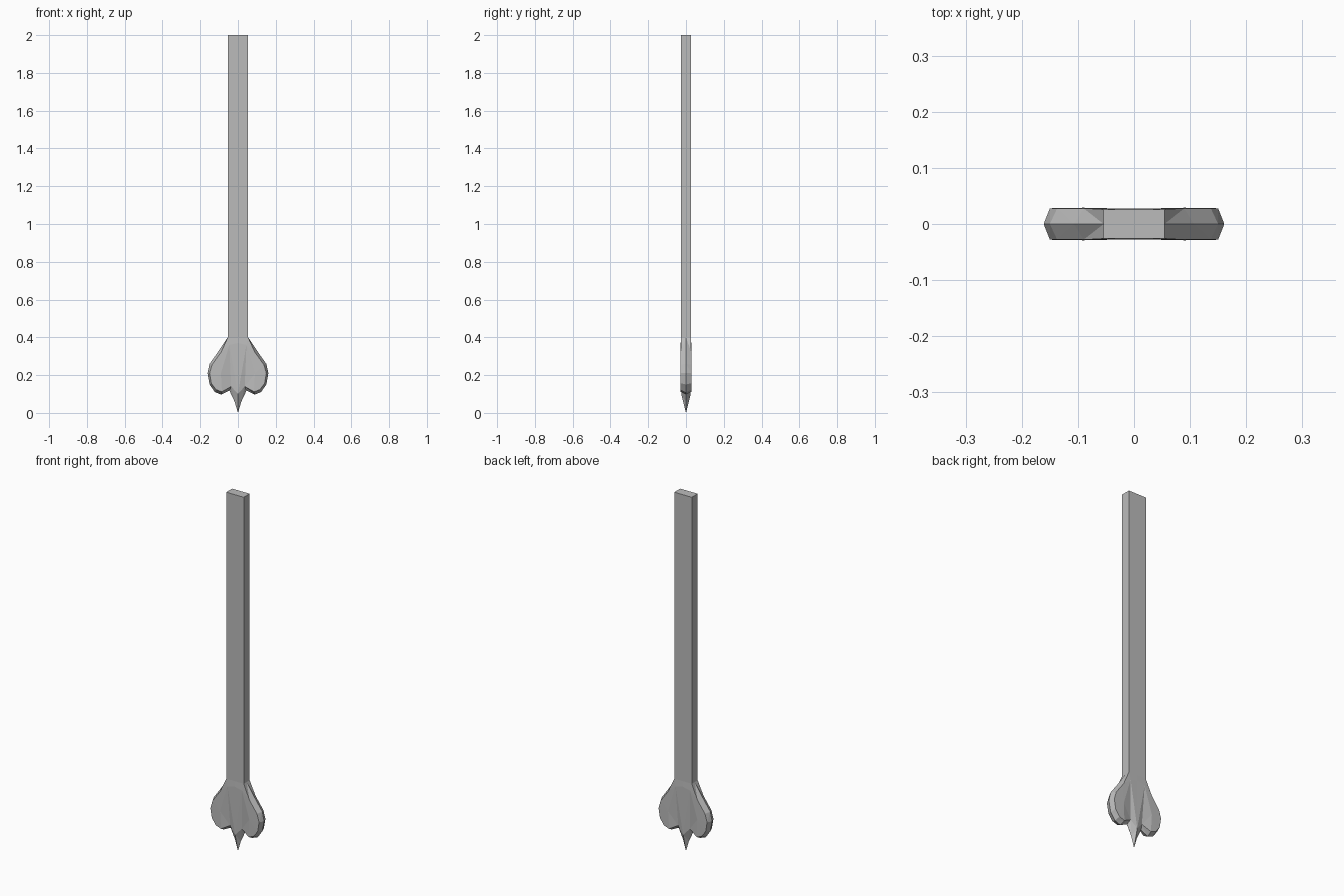
import bpy, bmesh

cube = bpy.data.objects.get("Cube")
if cube:
    bpy.data.objects.remove(cube, do_unlink=True)

grey = bpy.data.materials.new("plain grey")
grey.use_nodes = True
COLOUR = (0.5, 0.5, 0.5, 1)
grey.diffuse_color = COLOUR
grey.node_tree.nodes["Principled BSDF"].inputs["Base Color"].default_value = COLOUR

HALF_W, HALF_D, NECK = 0.054, 0.026, 0.4


def finish(bm, name):
    bmesh.ops.remove_doubles(bm, verts=bm.verts, dist=0.0005)
    bmesh.ops.recalc_face_normals(bm, faces=bm.faces)
    mesh = bpy.data.meshes.new(name)
    bm.to_mesh(mesh)
    bm.free()
    mesh.materials.append(grey)
    obj = bpy.data.objects.new(name, mesh)
    bpy.context.collection.objects.link(obj)
    return obj


# Long rectangular shaft
bm = bmesh.new()
bmesh.ops.create_cube(bm, size=1)
for v in bm.verts:
    v.co.x *= HALF_W * 2
    v.co.y *= HALF_D * 2
    v.co.z = NECK if v.co.z < 0 else 2
finish(bm, "shaft")

# Two-lobed head: rim lies on the middle plane, face edge is the raised ring
rim = [(HALF_W, NECK), (0.107, 0.32), (0.15, 0.26), (0.161, 0.21),
       (0.15, 0.15), (0.122, 0.11), (0.088, 0.097), (0.045, 0.118), (0.018, 0.06)]
edge = [(HALF_W, NECK), (0.09, 0.32), (0.137, 0.255), (0.15, 0.21),
        (0.141, 0.157), (0.116, 0.123), (0.085, 0.112), (0.036, 0.14)]
bm = bmesh.new()
for sx in (-1, 1):
    for sy in (-1, 1):
        def point(p, depth):
            return bm.verts.new((sx * p[0], sy * depth, p[1]))

        outer = [point(p, 0) for p in rim]
        raised = [point(p, 0.028) for p in edge]
        raised[0].co.y = sy * HALF_D
        raised[-1].co.y = sy * 0.017      # groove beside the spine
        spine = point((0, 0.1), 0.025)
        collar = point((0, 0.37), 0.028)
        top = point((0, NECK), HALF_D)
        shoulder = point((0.045, 0.36), 0.028)
        lobe = point((0.09, 0.21), 0.029)
        tip = point((0, 0), 0)
        # Bevelled side of the lobe
        for i in range(len(raised) - 1):
            bm.faces.new((outer[i], outer[i + 1], raised[i + 1]))
            bm.faces.new((outer[i], raised[i + 1], raised[i]))
        # Faceted lobe face
        for a, b in zip(raised[1:-1], raised[2:]):
            bm.faces.new((a, b, lobe))
        bm.faces.new((raised[1], lobe, shoulder))
        bm.faces.new((raised[0], raised[1], shoulder))
        bm.faces.new((shoulder, lobe, raised[-1]))
        # Spine, collar and pointed tip
        bm.faces.new((shoulder, raised[-1], spine))
        bm.faces.new((shoulder, spine, collar))
        bm.faces.new((raised[0], shoulder, collar, top))
        bm.faces.new((raised[-1], outer[-2], outer[-1]))
        bm.faces.new((raised[-1], outer[-1], spine))
        bm.faces.new((spine, outer[-1], tip))
finish(bm, "head")
